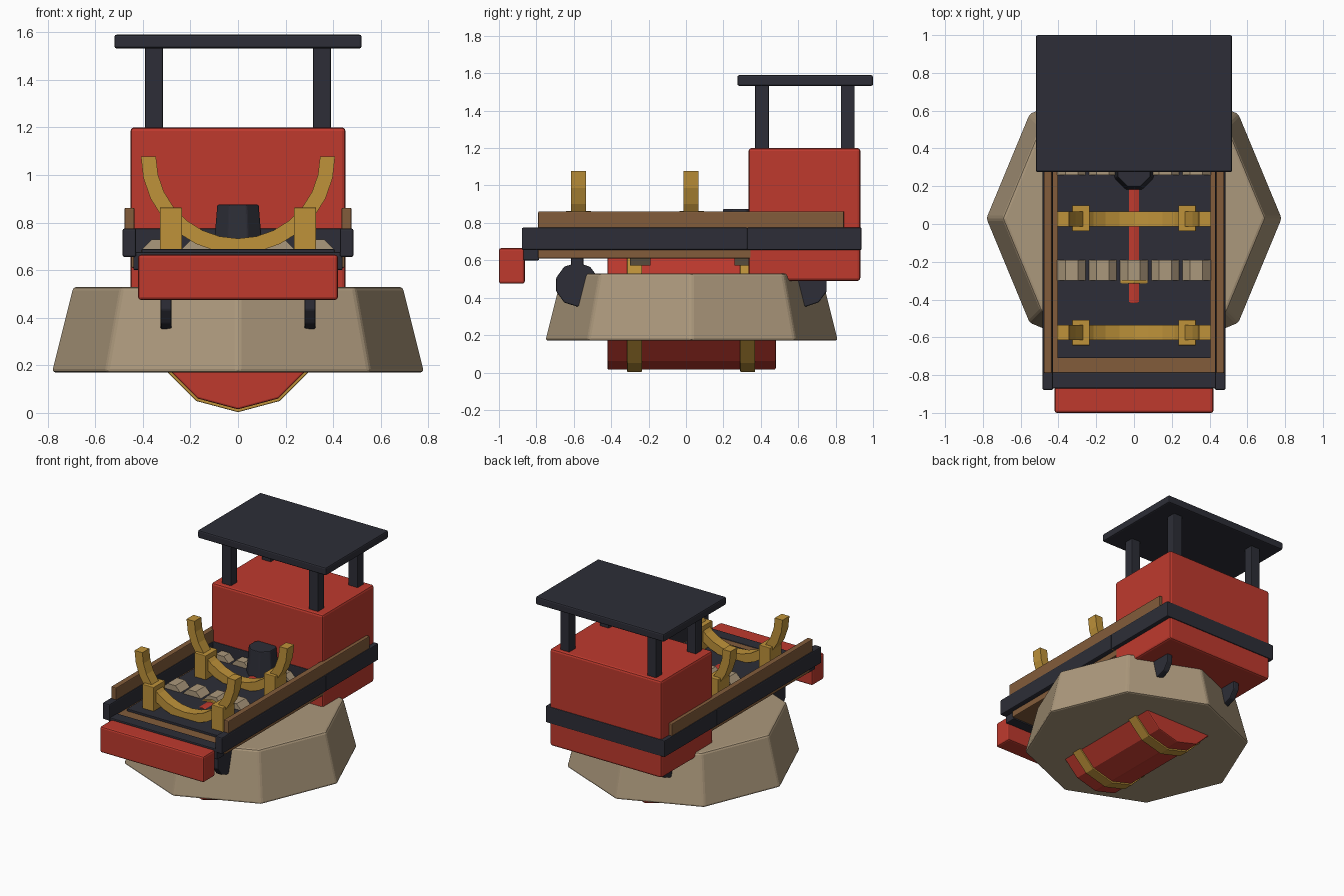
import bpy, bmesh, math
from mathutils import Matrix, Vector

if "Cube" in bpy.data.objects:
    bpy.data.objects.remove(bpy.data.objects["Cube"])


def mat(name, col):
    m = bpy.data.materials.new(name)
    m.diffuse_color = (*col, 1)
    m.use_nodes = True
    m.node_tree.nodes["Principled BSDF"].inputs["Base Color"].default_value = m.diffuse_color
    return m


RED = mat("red_paint", (0.52, 0.042, 0.027))
DARK = mat("dark_metal", (0.026, 0.027, 0.038))
STONE = mat("tan_stone", (0.41, 0.314, 0.2))
GOLD = mat("gold", (0.52, 0.29, 0.042))
WOOD = mat("brown_wood", (0.225, 0.107, 0.043))


def finish(name, bm, material, bevel=0.0):
    bmesh.ops.recalc_face_normals(bm, faces=bm.faces)
    me = bpy.data.meshes.new(name)
    bm.to_mesh(me)
    bm.free()
    me.materials.append(material)
    ob = bpy.data.objects.new(name, me)
    bpy.context.collection.objects.link(ob)
    if bevel:
        b = ob.modifiers.new("bevel", 'BEVEL')
        b.width = bevel
        b.segments = 2
        b.limit_method = 'ANGLE'
    return ob


def box(name, x, y, z, material, bevel=0.006):
    """Box from (min, max) ranges."""
    bm = bmesh.new()
    bmesh.ops.create_cube(bm, size=1)
    for v in bm.verts:
        v.co = Vector([(r[0] + r[1]) / 2 + c * (r[1] - r[0])
                       for r, c in zip((x, y, z), v.co)])
    return finish(name, bm, material, bevel)


def drum(name, centre, r1, r2, depth, sides, material, axis='Z', turn=0.0, bevel=0.0):
    """Cone frustum or cylinder with one polygon corner at angle `turn`."""
    bm = bmesh.new()
    bmesh.ops.create_cone(bm, cap_ends=True, segments=sides,
                          radius1=r1, radius2=r2, depth=depth)
    # put a corner on local +x, then turn
    v0 = next(v for v in bm.verts if v.co.z < 0)
    a = math.atan2(v0.co.y, v0.co.x)
    m = Matrix.Rotation(turn - a, 4, 'Z')
    if axis == 'Y':
        m = Matrix.Rotation(math.pi / 2, 4, 'X') @ m
    elif axis == 'X':
        m = Matrix.Rotation(math.pi / 2, 4, 'Y') @ m
    bm.transform(Matrix.Translation(centre) @ m)
    return finish(name, bm, material, bevel)


def cradle_arc(name, y, material, n=14, ro=0.408, ri=0.345, zc=1.078, w=0.04):
    """Half-ring opening upward."""
    bm = bmesh.new()
    rings = []
    for i in range(n + 1):
        a = math.pi + math.pi * i / n
        rings.append([bm.verts.new((r * math.cos(a), y + d, zc + r * math.sin(a)))
                      for r, d in ((ri, -w), (ro, -w), (ro, w), (ri, w))])
    for p, q in zip(rings, rings[1:]):
        for k in range(4):
            bm.faces.new((p[k], p[(k + 1) % 4], q[(k + 1) % 4], q[k]))
    bm.faces.new(rings[0])
    bm.faces.new(rings[-1])
    return finish(name, bm, material)


# Stone base and the banded barrel running through it
drum("stone_base", (0, 0.03, 0.35), 0.785, 0.695, 0.36, 8, STONE, bevel=0.015)
drum("barrel", (0, 0.03, 0.355), 0.34, 0.34, 0.9, 12, RED, 'Y', math.pi / 2, 0.008)
for y in (-0.275, 0.33):
    drum("barrel_band", (0, y, 0.355), 0.352, 0.352, 0.08, 12, GOLD, 'Y', math.pi / 2, 0.004)

# Deck
box("deck", (-0.45, 0.45), (-0.79, 0.845), (0.61, 0.672), WOOD)
box("deck_mat", (-0.405, 0.405), (-0.71, 0.34), (0.66, 0.688), DARK, 0.003)
box("front_beam", (-0.44, 0.44), (-0.87, -0.785), (0.60, 0.677), DARK)
box("front_bumper", (-0.42, 0.42), (-1.0, -0.862), (0.475, 0.665), RED, 0.012)

# Cab, belt and canopy
box("cab", (-0.452, 0.452), (0.335, 0.932), (0.49, 1.2), RED, 0.015)
box("cab_belt", (-0.483, 0.483), (0.328, 0.938), (0.655, 0.775), DARK)
box("canopy", (-0.52, 0.52), (0.275, 1.0), (1.532, 1.59), DARK, 0.01)

# Mirrored side parts
for s in (-1, 1):
    def span(a, b):
        return tuple(sorted((s * a, s * b)))
    box("side_rail", span(0.435, 0.477), (-0.79, 0.845), (0.655, 0.862), WOOD)
    box("side_beam", span(0.428, 0.485), (-0.878, 0.33), (0.655, 0.775), DARK, 0.008)
    for y in (0.407, 0.865):
        box("canopy_post", span(0.315, 0.39), (y - 0.037, y + 0.037), (1.18, 1.55), DARK)
    for y in (-0.582, 0.64):
        drum("foot_disc", (s * 0.302, y, 0.47), 0.118, 0.118, 0.046, 10, DARK, 'X', 0.0, 0.006)
        box("foot_stem", span(0.28, 0.325), (y - 0.033, y + 0.033), (0.5, 0.63), DARK)
    for y in (-0.575, 0.03):
        box("cradle_block", span(0.235, 0.328), (y - 0.068, y + 0.068), (0.675, 0.863), GOLD, 0.004)

# Cradles
for y in (-0.575, 0.027):
    cradle_arc("cradle_arc", y, GOLD)

# Rows of stone rollers set into the deck
for y in (-0.245, 0.315):
    for i in range(-2, 3):
        drum("stone_roller", (i * 0.165, y, 0.65), 0.085, 0.085, 0.11, 8, STONE, 'Y', math.pi / 8)

# Hub in front of the cab
drum("hub", (0, 0.285, 0.775), 0.112, 0.094, 0.2, 8, DARK, turn=math.pi / 8, bevel=0.006)
